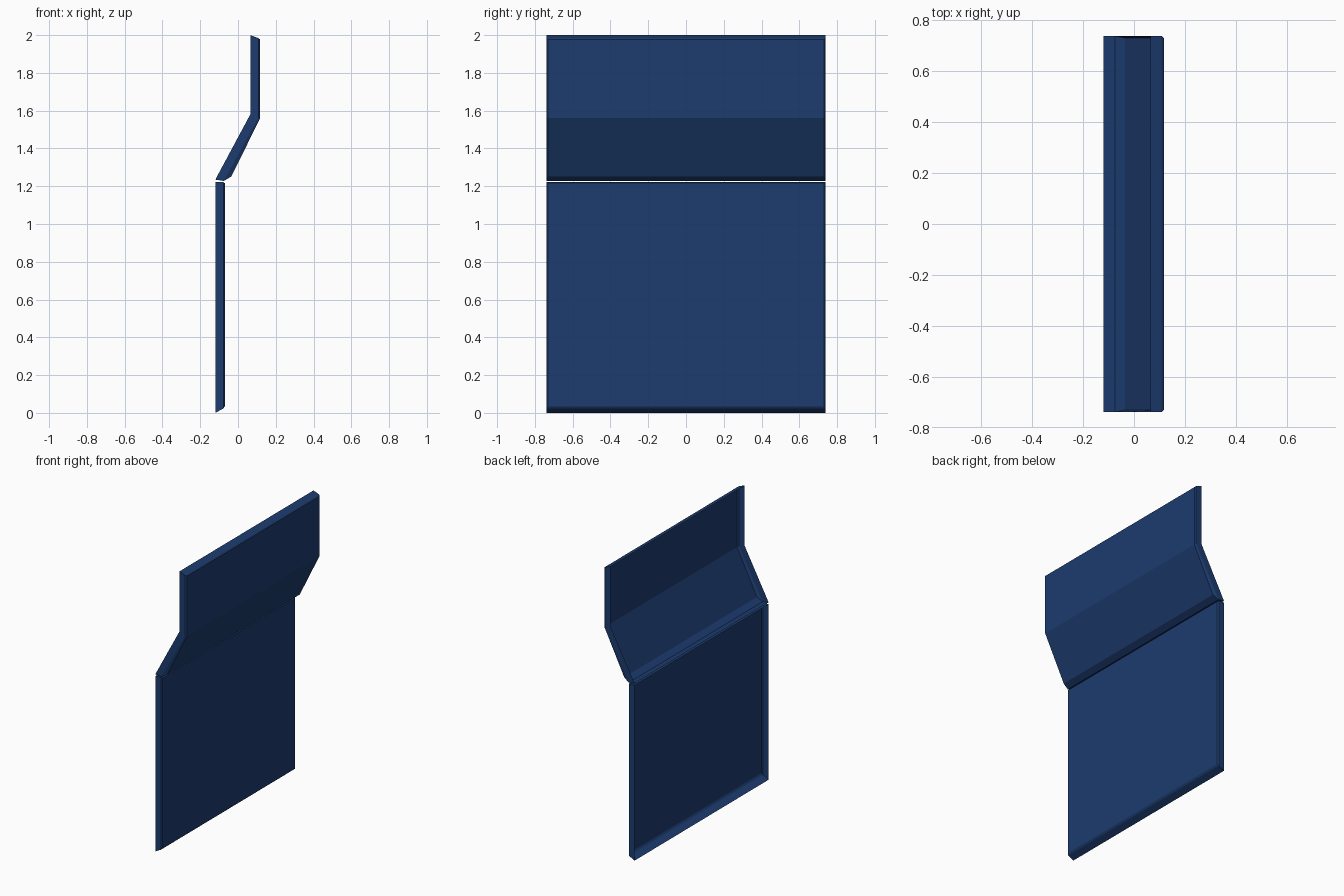
import bpy, bmesh

if "Cube" in bpy.data.objects:
    bpy.data.objects.remove(bpy.data.objects["Cube"])

W, INSET = 0.738, 0.008   # half width and edge chamfer

mat = bpy.data.materials.new("dark_blue")
mat.diffuse_color = (0.012, 0.045, 0.16, 1)
mat.use_nodes = True
mat.node_tree.nodes["Principled BSDF"].inputs["Base Color"].default_value = mat.diffuse_color


def tray(name, rim, mid, face):
    """Thin pressed panel, open towards -x: (x, z) lines for rim, chamfer and face."""
    bm = bmesh.new()
    rows = []
    for y, line in ((-W, rim), (-W, mid), (-W + INSET, face),
                    (W - INSET, face), (W, mid), (W, rim)):
        rows.append([bm.verts.new((x, y, z)) for x, z in line])
    # side walls, chamfers and the main face
    for a, b in zip(rows, rows[1:]):
        for i in range(len(a) - 1):
            bm.faces.new((a[i], b[i], b[i + 1], a[i + 1]))
    # bottom and top lips
    for k, flip in ((0, False), (-1, True)):
        for i in range(2):
            q = [rows[i][k], rows[5 - i][k], rows[4 - i][k], rows[i + 1][k]]
            bm.faces.new(q[::-1] if flip else q)
    bmesh.ops.recalc_face_normals(bm, faces=bm.faces[:])
    # the main face must point to +x
    if max(bm.faces, key=lambda f: f.calc_area()).normal.x < 0:
        bmesh.ops.reverse_faces(bm, faces=bm.faces[:])
    me = bpy.data.meshes.new(name)
    bm.to_mesh(me)
    bm.free()
    me.materials.append(mat)
    bpy.context.collection.objects.link(bpy.data.objects.new(name, me))


# straight lower panel
tray("lower_panel",
     [(-.12, 0), (-.12, 1.222)],
     [(-.078, .023), (-.078, 1.222)],
     [(-.07, .035), (-.07, 1.216)])

# cranked upper panel
tray("upper_panel",
     [(-.12, 1.235), (.065, 1.58), (.065, 2.0)],
     [(-.075, 1.228), (.108, 1.563), (.108, 1.984)],
     [(-.035, 1.252), (.117, 1.56), (.117, 1.977)])
